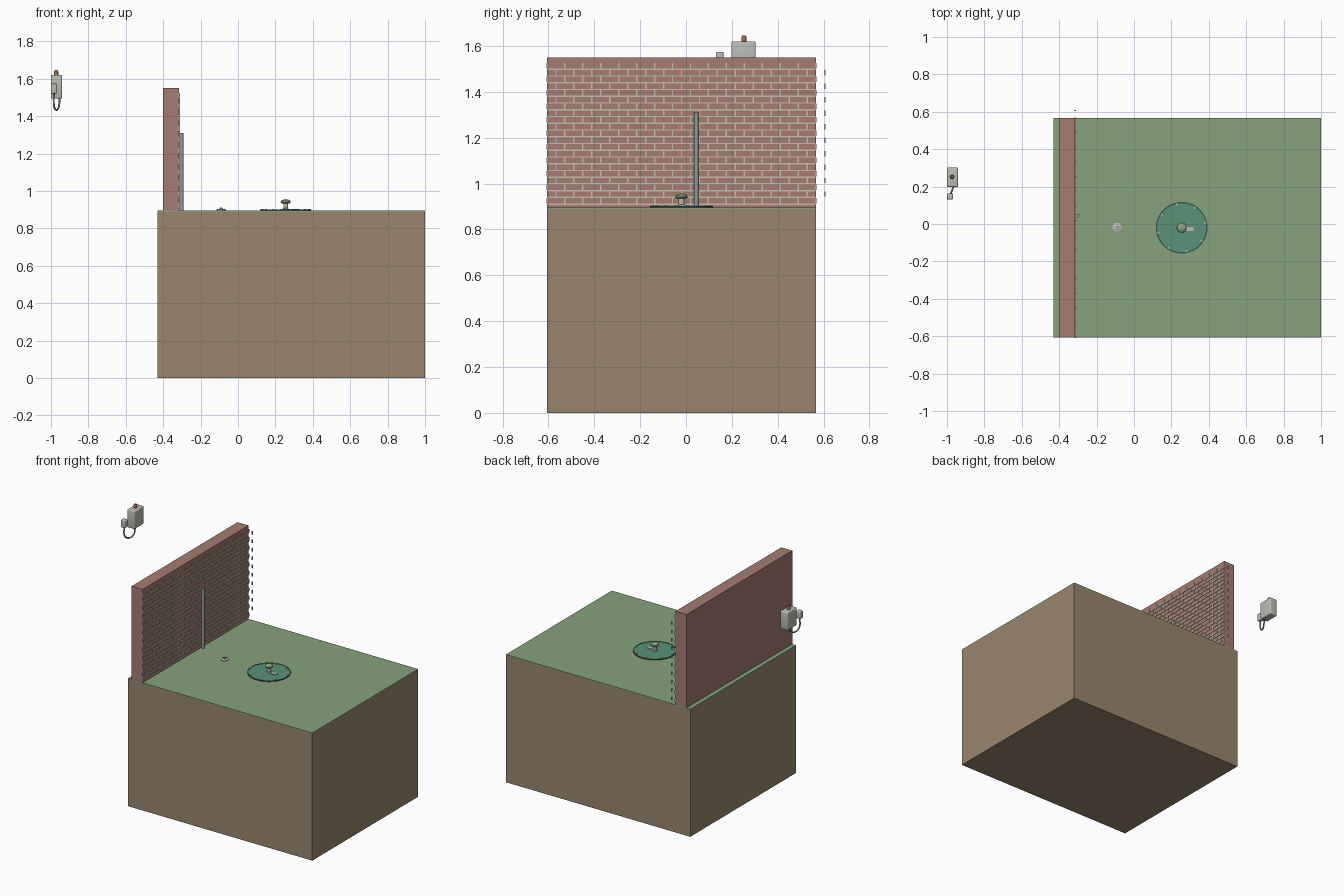
import bpy, bmesh, math
from mathutils import Matrix, Vector

cube = bpy.data.objects.get("Cube")
if cube:
    bpy.data.objects.remove(cube, do_unlink=True)


def material(name, r, g, b):
    m = bpy.data.materials.new(name)
    m.use_nodes = True
    m.diffuse_color = (r, g, b, 1)
    m.node_tree.nodes["Principled BSDF"].inputs["Base Color"].default_value = (r, g, b, 1)
    return m


soil = material("soil", 0.32, 0.24, 0.15)
grass = material("grass", 0.24, 0.36, 0.2)
brick = material("brick", 0.38, 0.2, 0.16)
mortar = material("mortar", 0.54, 0.52, 0.43)
teal = material("teal_lid", 0.1, 0.29, 0.19)
dark = material("dark_rim", 0.04, 0.1, 0.08)
pale = material("pale_metal", 0.5, 0.5, 0.46)
steel = material("grey_pipe", 0.29, 0.33, 0.32)
copper = material("copper", 0.3, 0.14, 0.09)


def finish(name, bm, mat, smooth=False):
    bmesh.ops.recalc_face_normals(bm, faces=bm.faces)
    mesh = bpy.data.meshes.new(name)
    bm.to_mesh(mesh)
    bm.free()
    mesh.materials.append(mat)
    ob = bpy.data.objects.new(name, mesh)
    bpy.context.collection.objects.link(ob)
    if smooth:
        bpy.ops.object.select_all(action="DESELECT")
        ob.select_set(True)
        bpy.context.view_layer.objects.active = ob
        bpy.ops.object.shade_smooth_by_angle(angle=math.radians(40))
    return ob


def add_box(bm, lo, hi):
    lo, hi = Vector(lo), Vector(hi)
    mat = Matrix.Translation((lo + hi) / 2) @ Matrix.Diagonal((hi - lo).to_4d())
    bmesh.ops.create_cube(bm, size=1, matrix=mat)


def box(name, lo, hi, mat, bevel=0):
    bm = bmesh.new()
    add_box(bm, lo, hi)
    if bevel:
        bmesh.ops.bevel(bm, geom=bm.edges[:], offset=bevel, segments=3,
                        profile=0.5, affect="EDGES")
    return finish(name, bm, mat, bevel > 0)


def lathe(name, profile, x, y, mat, steps=32):
    """Spin (radius, height) points round a vertical axis."""
    bm = bmesh.new()
    verts = [bm.verts.new((r, 0, z)) for r, z in profile]
    edges = [bm.edges.new(pair) for pair in zip(verts, verts[1:])]
    bmesh.ops.spin(bm, geom=verts + edges, axis=(0, 0, 1), cent=(0, 0, 0),
                   angle=math.tau, steps=steps)
    bmesh.ops.remove_doubles(bm, verts=bm.verts, dist=1e-5)
    bmesh.ops.translate(bm, verts=bm.verts, vec=(x, y, 0))
    return finish(name, bm, mat, True)


# Ground block and lawn
FRONT, BACK, GROUND = -0.606, 0.567, 0.895
box("soil_block", (-0.43, FRONT, 0), (1, BACK, 0.888), soil)
box("lawn", (-0.43, FRONT, 0.888), (1, BACK, GROUND), grass)

# Wall with raised mortar joints in a running bond
WALL = -0.315
box("brick_wall", (-0.4, FRONT, 0.888), (WALL, BACK, 1.55), brick)
ROWS, COLS, LOW, RISE = 21, 15, 0.91, 0.0294
length = (BACK - FRONT) / COLS
face = WALL + 0.004
bm = bmesh.new()
for row in range(ROWS):
    z = LOW + row * RISE
    add_box(bm, (WALL - 0.002, FRONT, z - 0.003), (face, BACK, z + 0.003))
    shift = length / 2 if row % 2 else 0
    for col in range(COLS + 1):
        y = FRONT + shift + col * length
        add_box(bm, (WALL - 0.002, y - 0.003, z + 0.003), (face, y + 0.003, z + RISE - 0.003))
finish("mortar_joints", bm, mortar)

# Upright pipe against the wall
lathe("wall_pipe", [(0, GROUND), (0.01, GROUND), (0.01, 1.31), (0, 1.31)],
      -0.302, 0.045, steel, 16)

# Small ground marker
lathe("marker_disc", [(0, GROUND), (0.026, GROUND), (0.026, 0.9), (0.02, 0.903), (0, 0.903)],
      -0.09, -0.02, pale)
box("marker_socket", (-0.1, -0.03, 0.9), (-0.08, -0.01, 0.908), steel)
box("marker_nut", (-0.095, -0.025, 0.905), (-0.085, -0.015, 0.912), pale)

# Tank lid with rim and bolts
CX, CY = 0.255, -0.02
lathe("lid_rim", [(0, GROUND), (0.138, GROUND), (0.138, 0.901), (0.131, 0.901),
                  (0.131, 0.898), (0, 0.898)], CX, CY, dark, 48)
lathe("tank_lid", [(0, 0.897), (0.131, 0.897), (0.131, 0.9), (0, 0.9)], CX, CY, teal, 48)
bm = bmesh.new()
for i in range(8):
    a = math.radians(12 + 45 * i)
    spot = (CX + 0.127 * math.cos(a), CY + 0.127 * math.sin(a), 0.901)
    bmesh.ops.create_cone(bm, cap_ends=True, segments=6, radius1=0.006, radius2=0.006,
                          depth=0.006, matrix=Matrix.Translation(spot))
finish("lid_bolts", bm, pale)
box("lid_plate", (0.275, -0.038, 0.899), (0.318, -0.017, 0.904), pale)

# Mushroom vent on the lid
lathe("vent_stem", [(0, 0.899), (0.018, 0.899), (0.018, 0.903), (0.013, 0.908),
                    (0.013, 0.938), (0, 0.938)], CX, CY, pale)
lathe("vent_cap", [(0, 0.934), (0.022, 0.934), (0.027, 0.939), (0.026, 0.946),
                   (0.019, 0.952), (0.01, 0.955), (0, 0.956)], CX, CY, grass)

# Alarm box, its knob and the sensor beside it
box("alarm_box", (-1, 0.198, 1.495), (-0.941, 0.303, 1.62), pale, 0.006)
lathe("alarm_knob", [(0, 1.615), (0.011, 1.615), (0.011, 1.64), (0.007, 1.646), (0, 1.646)],
      -0.972, 0.252, copper, 20)
box("sensor_box", (-1, 0.13, 1.52), (-0.968, 0.163, 1.574), pale, 0.006)

# Hanging cable loop
curve = bpy.data.curves.new("cable", "CURVE")
curve.dimensions = "3D"
curve.bevel_depth = 0.005
curve.bevel_resolution = 2
curve.resolution_u = 8
path = [(-0.984, 0.147, 1.525), (-0.984, 0.149, 1.46), (-0.975, 0.175, 1.435),
        (-0.96, 0.21, 1.445), (-0.953, 0.225, 1.5)]
spline = curve.splines.new("BEZIER")
spline.bezier_points.add(len(path) - 1)
for point, co in zip(spline.bezier_points, path):
    point.co = co
    point.handle_left_type = point.handle_right_type = "AUTO"
curve.materials.append(steel)
bpy.context.collection.objects.link(bpy.data.objects.new("cable", curve))
